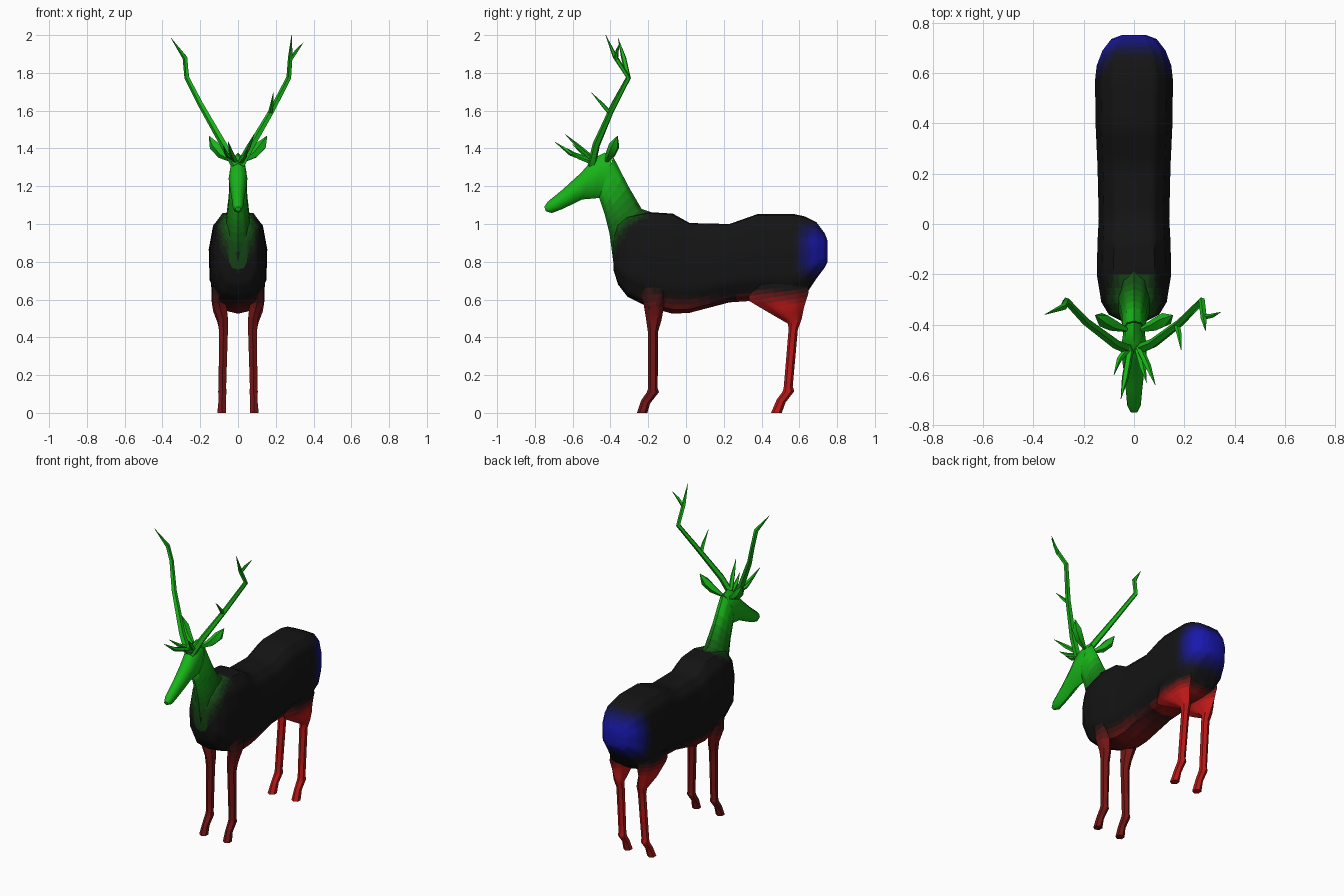
import bpy, bmesh, math
from mathutils import Vector

if "Cube" in bpy.data.objects:
    bpy.data.objects.remove(bpy.data.objects["Cube"])

HUES = {"green": (0.009, 0.46, 0.009), "red": (0.5, 0.009, 0.009), "blue": (0.009, 0.009, 0.42)}
LEVELS = 12


def shade(hue, t):
    """Material between black and a hue, in a few steps."""
    k = round(max(0, min(1, t)) * LEVELS)
    name = f"{hue}_{k}" if k else "black"
    mat = bpy.data.materials.get(name)
    if not mat:
        mat = bpy.data.materials.new(name)
        s = (k / LEVELS) ** 1.6
        mat.diffuse_color = [0.007 + (c - 0.007) * s for c in HUES[hue]] + [1]
        mat.use_nodes = True
        mat.node_tree.nodes["Principled BSDF"].inputs["Base Color"].default_value = mat.diffuse_color
    return mat


def finish(name, bm, paint, cuts=0, angle=50):
    """Split faces for the colour fade, paint by face centre, make the object."""
    if cuts:
        bmesh.ops.subdivide_edges(bm, edges=bm.edges[:], cuts=cuts, use_grid_fill=True)
    bmesh.ops.recalc_face_normals(bm, faces=bm.faces[:])
    me = bpy.data.meshes.new(name)
    slots = []
    for f in bm.faces:
        mat = shade(*paint(f.calc_center_median()))
        if mat not in slots:
            slots.append(mat)
            me.materials.append(mat)
        f.material_index = slots.index(mat)
    bm.to_mesh(me)
    bm.free()
    ob = bpy.data.objects.new(name, me)
    bpy.context.collection.objects.link(ob)
    bpy.ops.object.select_all(action='DESELECT')
    ob.select_set(True)
    bpy.context.view_layer.objects.active = ob
    bpy.ops.object.shade_smooth_by_angle(angle=math.radians(angle))
    return ob


def skin(bm, rings):
    rows = [[bm.verts.new(p) for p in r] for r in rings]
    n = len(rows[0])
    for a, b in zip(rows, rows[1:]):
        for i in range(n):
            j = (i + 1) % n
            bm.faces.new((a[i], a[j], b[j], b[i]))
    bm.faces.new(rows[0])
    bm.faces.new(rows[-1][::-1])


def loft(bm, profile, rings, side=1):
    """Each ring: y, z of one edge, y, z of the opposite edge, half width, centre x."""
    skin(bm, [[(side * cx + u * w, y0 + (y1 - y0) * t, z0 + (z1 - z0) * t) for u, t in profile]
              for y0, z0, y1, z1, w, cx in rings])


def tube(bm, pts, radii, sides=5):
    pts = [Vector(p) for p in pts]
    rings = []
    for i, (p, r) in enumerate(zip(pts, radii)):
        d = (pts[min(i + 1, len(pts) - 1)] - pts[max(i - 1, 0)]).normalized()
        u = d.cross(Vector((0, 1, 0))).normalized()
        v = d.cross(u)
        rings.append([p + (u * math.cos(a) + v * math.sin(a)) * r
                      for a in (math.tau * k / sides for k in range(sides))])
    skin(bm, rings)


def mirrored(half):
    return half + [(-u, t) for u, t in reversed(half) if u]


def ngon(n):
    return [(math.sin(math.tau * k / n), 0.5 - 0.5 * math.cos(math.tau * k / n)) for k in range(n)]


# colour fades
def fade(x, lo, hi):
    return max(0, min(1, (x - lo) / (hi - lo)))


def paint_green(p):
    return "green", fade(p.z - p.y, 1.12, 1.62)


def paint_front(p):
    return "red", 0.5 * fade(-p.z, -0.68, -0.54)


def paint_hind(p):
    return "red", fade(-p.z, -0.66, -0.57)


def paint_body(p):
    if p.y > 0.5 and p.z > 0.7:
        return "blue", fade(p.y, 0.57, 0.69) * fade(-abs(p.z - 0.86), -0.17, -0.06)
    if p.z < 0.68:
        if p.y > 0.25:
            return "red", 0.9 * fade(-p.z, -0.64, -0.58)
        return "red", 0.5 * fade(-p.z, -0.63, -0.54) * fade(p.y, -0.36, -0.2)
    if p.y < -0.2:
        return "green", fade(p.z - p.y - 1.3 * abs(p.x), 1.1, 1.6)
    return "red", 0


# body
trunk = mirrored([(0, 1), (0.55, 0.99), (0.85, 0.87), (1, 0.6), (0.97, 0.25), (0.62, 0.04), (0, 0)])
body_rings = [(-.385, .76, .93, .05), (-.36, .68, 1.0, .10), (-.31, .615, 1.04, .13),
              (-.2, .56, 1.063, .148), (-.07, .525, 1.055, .145), (.02, .53, 1.005, .14),
              (.23, .585, 1.0, .145), (.38, .595, 1.053, .152), (.57, .585, 1.053, .155),
              (.63, .62, 1.04, .148), (.69, .71, 1.01, .125), (.735, .77, .95, .09),
              (.75, .80, .91, .05)]
bm = bmesh.new()
loft(bm, trunk, [(y, a, y, b, w, 0) for y, a, b, w in body_rings])
finish("body", bm, paint_body, 3)

# neck and head
bm = bmesh.new()
loft(bm, ngon(10), [(-.385, .80, -.12, 1.04, .085, 0), (-.405, .95, -.235, 1.08, .066, 0),
                    (-.43, 1.05, -.305, 1.2, .052, 0), (-.46, 1.14, -.385, 1.355, .046, 0)])
finish("neck", bm, paint_green, 2)
bm = bmesh.new()
loft(bm, ngon(8), [(-.44, 1.14, -.39, 1.36, .04, 0), (-.49, 1.135, -.43, 1.378, .047, 0),
                   (-.55, 1.13, -.485, 1.35, .05, 0), (-.60, 1.105, -.555, 1.272, .042, 0),
                   (-.66, 1.077, -.65, 1.185, .033, 0), (-.71, 1.058, -.732, 1.118, .027, 0),
                   (-.742, 1.067, -.75, 1.092, .014, 0)])
finish("head", bm, paint_green)

# legs
front = [(-.25, .70, -.08, .70, .035, .105), (-.225, .58, -.11, .60, .043, .1),
         (-.212, .5, -.13, .49, .031, .08), (-.202, .43, -.148, .43, .027, .077),
         (-.2, .13, -.15, .13, .023, .083), (-.207, .11, -.143, .11, .025, .083),
         (-.238, .065, -.19, .05, .022, .084), (-.26, 0, -.205, 0, .027, .086)]
hind = [(.33, .67, .64, .70, .042, .10), (.335, .592, .65, .64, .048, .1),
        (.44, .53, .625, .56, .042, .095), (.54, .472, .613, .50, .03, .083),
        (.543, .44, .592, .44, .025, .078), (.517, .13, .565, .14, .023, .083),
        (.51, .11, .573, .115, .025, .083), (.48, .07, .527, .055, .022, .084),
        (.45, 0, .507, 0, .027, .086)]
for side, tag in ((1, "right"), (-1, "left")):
    for part, rings, paint in (("front_leg", front, paint_front), ("hind_leg", hind, paint_hind)):
        bm = bmesh.new()
        loft(bm, ngon(6), rings, side)
        finish(f"{part}_{tag}", bm, paint, 2)
    # ears
    bm = bmesh.new()
    tube(bm, [(side * .03, -.42, 1.335), (side * .085, -.40, 1.37), (side * .125, -.38, 1.415),
              (side * .153, -.363, 1.465)], [.01, .026, .029, .002])
    finish(f"ear_{tag}", bm, paint_green)

# antlers: right one is forked with a mid tine, left one ends in a single point
right = [([(.015, -.50, 1.31), (.075, -.475, 1.42), (.18, -.395, 1.60), (.27, -.305, 1.775),
           (.278, -.375, 1.885), (.284, -.425, 2.0)], [.022, .02, .016, .014, .013, .001]),
         ([(.278, -.37, 1.87), (.31, -.365, 1.915), (.345, -.35, 1.96)], [.011, .009, .001]),
         ([(.17, -.40, 1.585), (.18, -.44, 1.63), (.187, -.5, 1.695)], [.013, .01, .001]),
         ([(.02, -.49, 1.34), (.055, -.565, 1.405), (.085, -.64, 1.475)], [.015, .013, .001]),
         ([(.015, -.50, 1.33), (.035, -.57, 1.355), (.05, -.63, 1.40)], [.015, .013, .001])]
left = [([(-.015, -.50, 1.31), (-.075, -.475, 1.42), (-.195, -.385, 1.63), (-.27, -.305, 1.775),
          (-.28, -.33, 1.88), (-.355, -.36, 1.985)], [.022, .02, .016, .014, .014, .001]),
        ([(-.015, -.50, 1.335), (-.035, -.61, 1.375), (-.052, -.695, 1.435)], [.015, .014, .001]),
        ([(-.02, -.49, 1.34), (-.06, -.54, 1.37), (-.08, -.6, 1.42)], [.015, .011, .001])]
for tag, branches in (("right", right), ("left", left)):
    bm = bmesh.new()
    for pts, radii in branches:
        tube(bm, pts, radii)
    finish(f"antler_{tag}", bm, paint_green)
